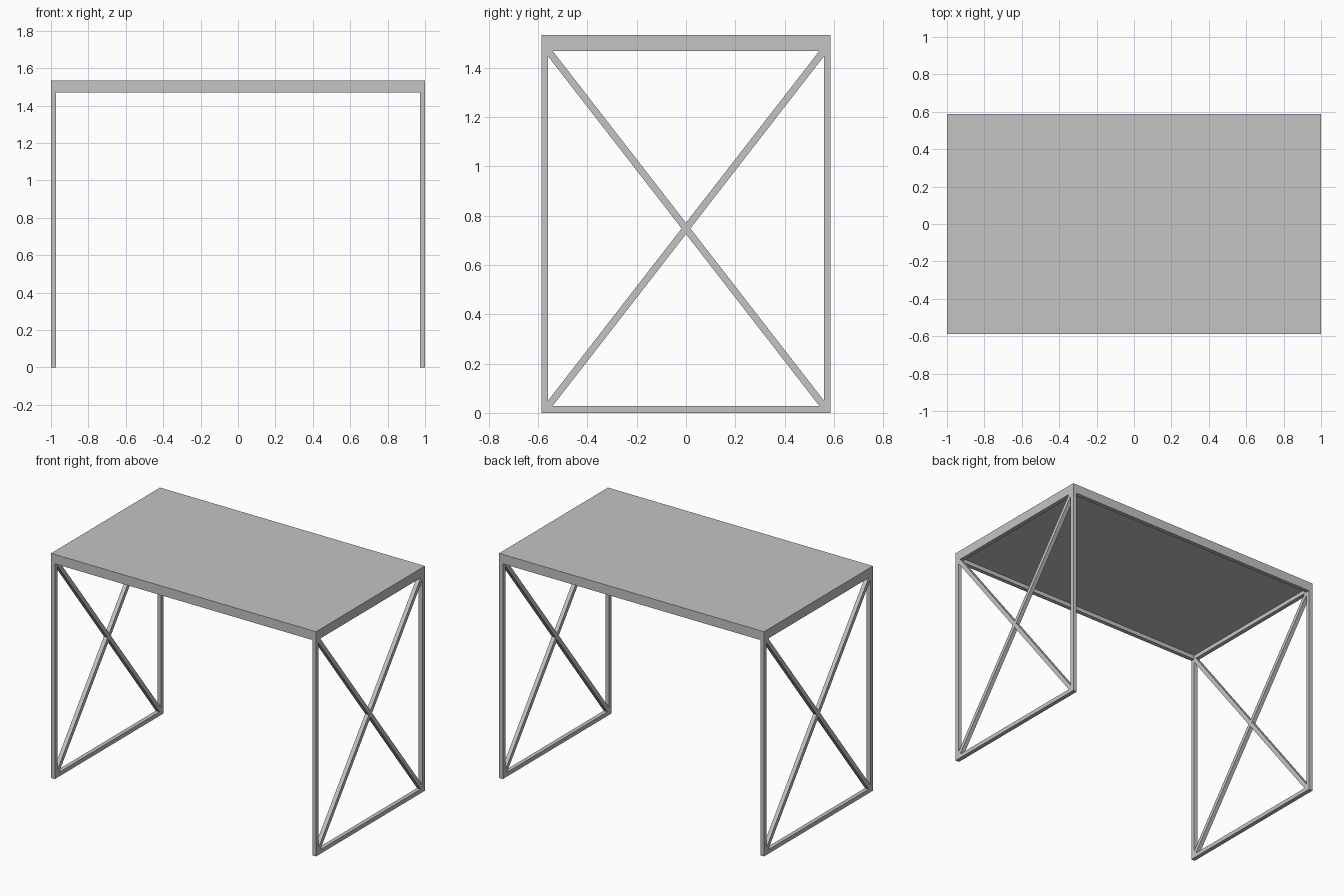
import bpy
import bmesh
import math

cube = bpy.data.objects.get("Cube")
if cube:
    bpy.data.objects.remove(cube, do_unlink=True)

# Overall sizes
HX, HY = 1.0, 0.587        # half length and half depth
TOP, DECK = 1.533, 1.497   # upper and lower face of the table top
T = 0.028                  # square tube size

grey = bpy.data.materials.new("plain_grey")
grey.use_nodes = True
COLOUR = (0.55, 0.55, 0.55, 1)
grey.diffuse_color = COLOUR
grey.node_tree.nodes["Principled BSDF"].inputs["Base Color"].default_value = COLOUR


def finish(name, bm):
    mesh = bpy.data.meshes.new(name)
    bmesh.ops.recalc_face_normals(bm, faces=bm.faces)
    bm.to_mesh(mesh)
    bm.free()
    mesh.materials.append(grey)
    obj = bpy.data.objects.new(name, mesh)
    bpy.context.collection.objects.link(obj)
    return obj


def box(name, low, high):
    bm = bmesh.new()
    bmesh.ops.create_cube(bm, size=1)
    for v in bm.verts:
        v.co = [a + (c + 0.5) * (b - a) for a, b, c in zip(low, high, v.co)]
    return finish(name, bm)


def brace(name, x, slope, width):
    """Diagonal bar mitred into two opposite corners of the side frame."""
    y, low, high = HY - T, T, DECK - T
    length = math.hypot(2 * y, high - low)
    dy = T / 2 * length / (high - low)
    dz = T / 2 * length / (2 * y)
    outline = [(-y, low), (-y + dy, low), (y, high - dz),
               (y, high), (y - dy, high), (-y, low + dz)]
    bm = bmesh.new()
    face = bm.faces.new([bm.verts.new((x - width / 2, slope * a, b)) for a, b in outline])
    ext = bmesh.ops.extrude_face_region(bm, geom=[face])["geom"]
    moved = [g for g in ext if isinstance(g, bmesh.types.BMVert)]
    bmesh.ops.translate(bm, verts=moved, vec=(width, 0, 0))
    return finish(name, bm)


# Table top
box("table_top", (-HX, -HY, DECK), (HX, HY, TOP))

# Long rails under the front and back edges
for label, y in (("front", -HY), ("back", HY - T)):
    box(label + "_rail", (-HX + T, y, DECK - T), (HX - T, y + T, DECK))

# Side frames: two legs, two cross rails and crossed braces
for side, x in (("right", -HX), ("left", HX - T)):
    for label, y in (("front", -HY), ("back", HY - T)):
        box(f"{side}_{label}_leg", (x, y, 0), (x + T, y + T, DECK))
    for label, z in (("bottom", 0), ("top", DECK - T)):
        box(f"{side}_{label}_rail", (x, -HY + T, z), (x + T, HY - T, z + T))
    brace(side + "_rising_brace", x + T / 2, 1, T)
    brace(side + "_falling_brace", x + T / 2, -1, T - 0.001)
